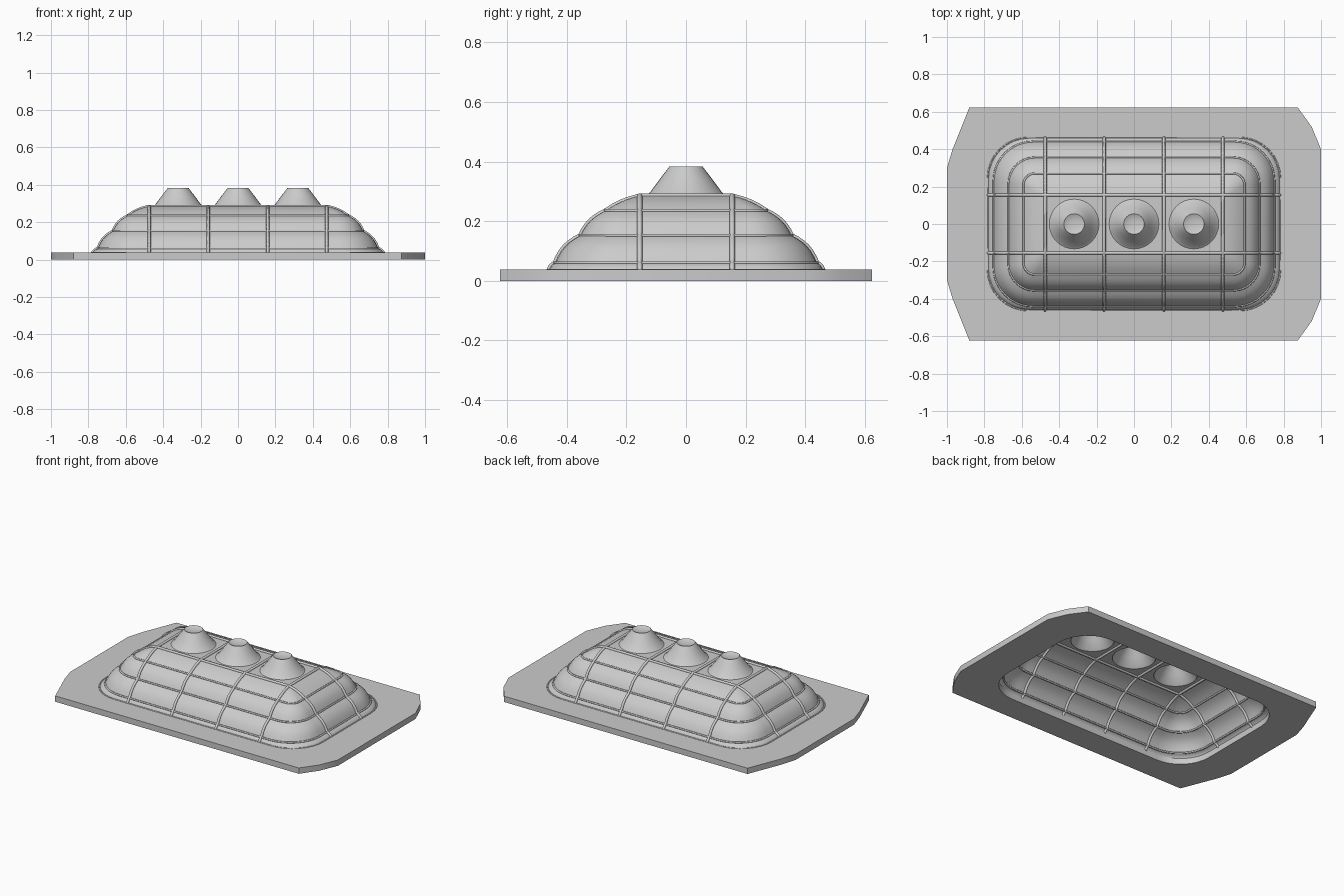
import bpy, bmesh
from math import sin, cos, pi, radians
from mathutils import Vector

if "Cube" in bpy.data.objects:
    bpy.data.objects.remove(bpy.data.objects["Cube"])

grey = bpy.data.materials.new("light_grey")
grey.use_nodes = True
grey.diffuse_color = (0.6, 0.6, 0.6, 1)
grey.node_tree.nodes["Principled BSDF"].inputs["Base Color"].default_value = (0.6, 0.6, 0.6, 1)

TOP = 0.285
CONE_X = (-0.32, 0, 0.32)
CONE_R = 0.128
# Seam rings of the dome: half width, half depth, corner radius, height
RINGS = [(0.78, 0.46, 0.22, 0.035), (0.75, 0.44, 0.21, 0.06), (0.67, 0.355, 0.14, 0.152),
         (0.59, 0.27, 0.06, 0.235), (0.48, 0.155, 0.01, TOP)]


def add_object(name, bm, angle=30):
    mesh = bpy.data.meshes.new(name)
    bm.to_mesh(mesh)
    bm.free()
    mesh.shade_smooth()
    mesh.set_sharp_from_angle(angle=radians(angle))
    mesh.materials.append(grey)
    obj = bpy.data.objects.new(name, mesh)
    bpy.context.collection.objects.link(obj)
    return obj


def rounded_rect(hx, hy, r, z, steps=8):
    pts = []
    for q, (sx, sy) in enumerate([(1, 1), (-1, 1), (-1, -1), (1, -1)]):
        for i in range(steps + 1):
            a = (q + i / steps) * pi / 2
            pts.append(Vector((sx * (hx - r) + r * cos(a), sy * (hy - r) + r * sin(a), z)))
    return pts


def circle(x, r, z, n=32):
    return [Vector((x + r * cos(2 * pi * i / n), r * sin(2 * pi * i / n), z)) for i in range(n)]


def loop(bm, pts):
    vs = [bm.verts.new(p) for p in pts]
    return vs, [bm.edges.new((vs[i - 1], vs[i])) for i in range(len(vs))]


def bridge(bm, a, b):
    for i in range(len(a)):
        bm.faces.new((a[i - 1], a[i], b[i], b[i - 1]))


def fill(bm, loops):
    edges = [e for pts in loops for e in loop(bm, pts)[1]]
    bmesh.ops.triangle_fill(bm, edges=edges, use_beauty=True, normal=(0, 0, 1))


def dome_profile(steps=6):
    """Ring sizes from base to top, with each band puffed outwards."""
    out = []
    for a, b in zip(RINGS, RINGS[1:]):
        bulge = 0.1 * (b[3] - a[3])
        for i in range(steps):
            t = i / steps
            hx, hy, r, z = (p + (q - p) * t for p, q in zip(a, b))
            k = bulge * sin(pi * t)
            out.append((hx + k, hy + k, r + k, z + k))
    return out + [RINGS[-1]]


def tube(name, paths, radius, cyclic=False):
    curve = bpy.data.curves.new(name, "CURVE")
    curve.dimensions = "3D"
    curve.bevel_depth = radius
    curve.bevel_resolution = 1
    curve.use_fill_caps = True
    for pts in paths:
        s = curve.splines.new("POLY")
        s.points.add(len(pts) - 1)
        for p, co in zip(s.points, pts):
            p.co = (*co, 1)
        s.use_cyclic_u = cyclic
        s.use_smooth = True
    curve.materials.append(grey)
    bpy.context.collection.objects.link(bpy.data.objects.new(name, curve))


# Base flange with clipped corners and an opening under the dome
outline = [(1, -0.4), (1, 0.4), (0.95, 0.52), (0.875, 0.624), (-0.88, 0.624), (-0.97, 0.4),
           (-1, 0.3), (-1, -0.3), (-0.97, -0.4), (-0.88, -0.624), (0.875, -0.624), (0.95, -0.52)]
bm = bmesh.new()
fill(bm, [[Vector((x, y, 0)) for x, y in outline], rounded_rect(0.775, 0.455, 0.215, 0)])
ext = bmesh.ops.extrude_face_region(bm, geom=bm.faces[:])
bmesh.ops.translate(bm, vec=(0, 0, 0.038), verts=[v for v in ext["geom"] if isinstance(v, bmesh.types.BMVert)])
bmesh.ops.recalc_face_normals(bm, faces=bm.faces)
add_object("base_flange", bm)

# Open dome shell
profile = dome_profile()
bm = bmesh.new()
previous = None
for ring in profile:
    verts = loop(bm, rounded_rect(*ring))[0]
    if previous:
        bridge(bm, previous, verts)
    previous = verts
add_object("dome_shell", bm, 25)

# Flat roof with openings below the cones
bm = bmesh.new()
fill(bm, [rounded_rect(*RINGS[-1])] + [circle(x, CONE_R, TOP) for x in CONE_X])
add_object("dome_roof", bm)

# Hollow truncated cones with dished tops
for name, x in zip(("right_cone", "middle_cone", "left_cone"), CONE_X):
    bm = bmesh.new()
    previous = None
    for r, z in [(0.133, TOP + 0.002), (0.122, 0.295), (0.088, 0.341), (0.055, 0.384),
                 (0.047, 0.38), (0.025, 0.374)]:
        verts = loop(bm, circle(x, r, z))[0]
        if previous:
            bridge(bm, previous, verts)
        previous = verts
    bm.faces.new(previous)
    add_object(name, bm, 35)

# Ribs crossing the dome
half_x = [(p[0], p[3]) for p in profile]
half_y = [(p[1], p[3]) for p in profile]


def arch(half):
    return half + [(-c, z) for c, z in reversed(half)]


tube("cross_ribs", [[(x, c, z) for c, z in arch(half_y)] for x in (-0.475, -0.16, 0.16, 0.475)], 0.009)
tube("long_ribs", [[(c, y, z) for c, z in arch(half_x)] for y in (-0.155, 0.155)], 0.009)

# Seam bands around the dome
tube("seam_bands", [rounded_rect(*r) for r in RINGS[1:4]], 0.006, True)
tube("base_seam", [rounded_rect(0.783, 0.463, 0.22, 0.037)], 0.004, True)
